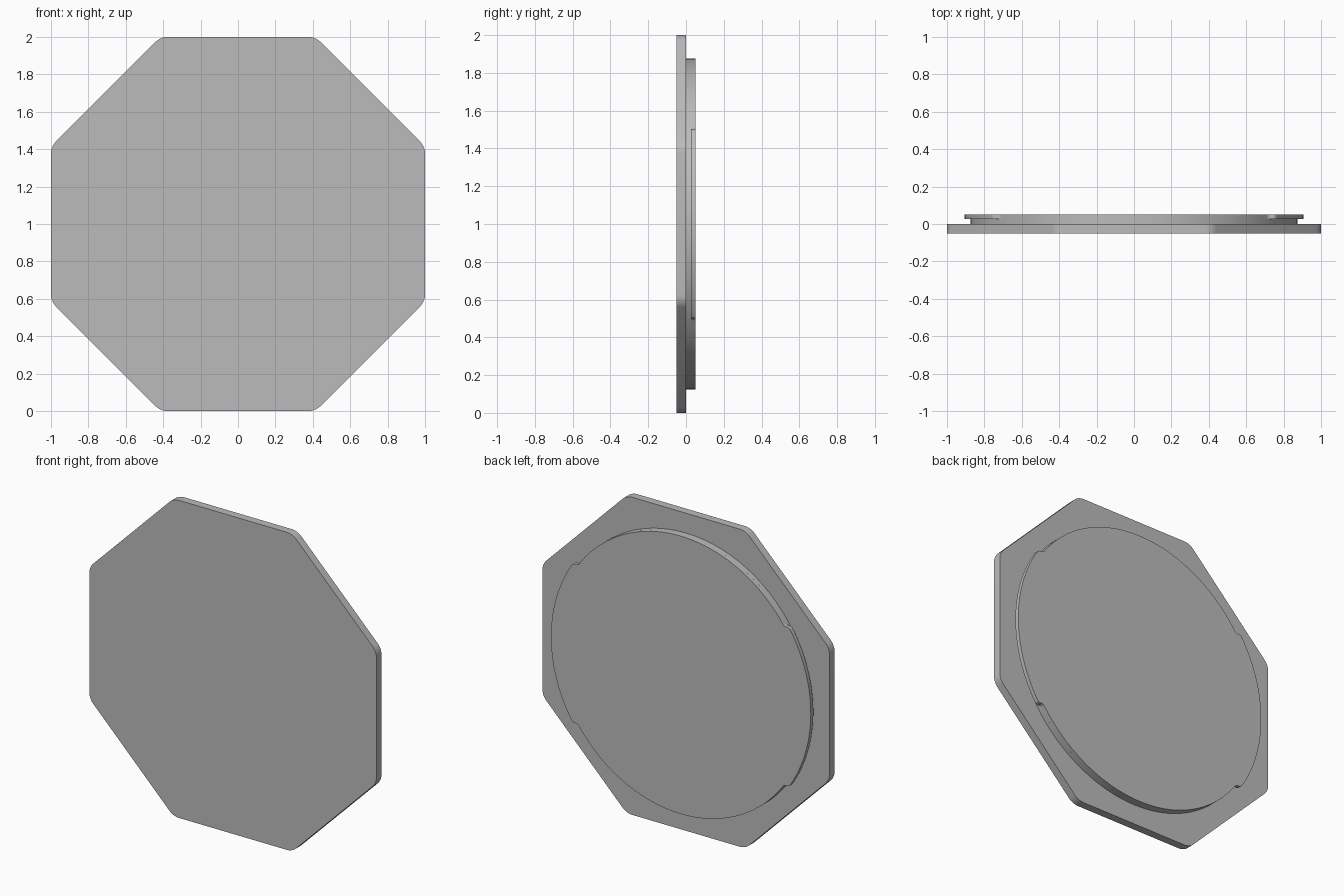
import bpy
import bmesh
from math import asin, cos, sin, pi, radians

cube = bpy.data.objects.get("Cube")
if cube:
    bpy.data.objects.remove(cube, do_unlink=True)

HALF_DEPTH = 0.051
DISC_R, LUG_R, LUG_HALF = 0.875, 0.905, 0.5

grey = bpy.data.materials.new("plain grey")
grey.use_nodes = True
grey.diffuse_color = (0.5, 0.5, 0.5, 1)
grey.node_tree.nodes["Principled BSDF"].inputs["Base Color"].default_value = (0.5, 0.5, 0.5, 1)


def arc(radius, start, end, steps):
    """Points along an arc in the upright plane, centred on the model."""
    angles = [start + (end - start) * i / steps for i in range(steps + 1)]
    return [(radius * cos(a), 1 + radius * sin(a)) for a in angles]


def slab(name, outline, y_front, y_back, corners=(), rounding=0.0):
    """Extrude an upright outline in depth, rounding the listed corners."""
    bm = bmesh.new()
    verts = [bm.verts.new((x, y_front, z)) for x, z in outline]
    bm.faces.new(verts)
    if corners:
        bmesh.ops.bevel(bm, geom=[verts[i] for i in corners], offset=rounding,
                        segments=5, profile=0.5, affect='VERTICES')
    result = bmesh.ops.extrude_face_region(bm, geom=bm.faces[:])
    moved = [g for g in result["geom"] if isinstance(g, bmesh.types.BMVert)]
    bmesh.ops.translate(bm, verts=moved, vec=(0, y_back - y_front, 0))
    bmesh.ops.recalc_face_normals(bm, faces=bm.faces[:])
    mesh = bpy.data.meshes.new(name)
    bm.to_mesh(mesh)
    bm.free()
    mesh.materials.append(grey)
    obj = bpy.data.objects.new(name, mesh)
    bpy.context.collection.objects.link(obj)
    bpy.ops.object.select_all(action='DESELECT')
    obj.select_set(True)
    bpy.context.view_layer.objects.active = obj
    bpy.ops.object.shade_smooth_by_angle(angle=radians(30))
    return obj


# Octagonal front plate with softened corners
octagon = arc(1 / cos(pi / 8), pi / 8, pi / 8 + 7 * pi / 4, 7)
slab("front_plate", octagon, -HALF_DEPTH, 0, range(8), 0.035)

# Round neck directly behind the plate
slab("neck_disc", arc(DISC_R, 0, 2 * pi * 127 / 128, 127), 0, HALF_DEPTH / 2)

# Rear disc with a wider locking lug on each side, ending in level steps
lug_angle = asin(LUG_HALF / LUG_R)
disc_angle = asin(LUG_HALF / DISC_R)
outline, corners = [], []
for turn in (0, pi):
    for radius, start, end, steps in (
            (LUG_R, -lug_angle, lug_angle, 26),
            (DISC_R, disc_angle, pi - disc_angle, 40)):
        corners.append(len(outline))
        outline += arc(radius, turn + start, turn + end, steps)
        corners.append(len(outline) - 1)
slab("locking_disc", outline, HALF_DEPTH / 2, HALF_DEPTH, corners, 0.012)
